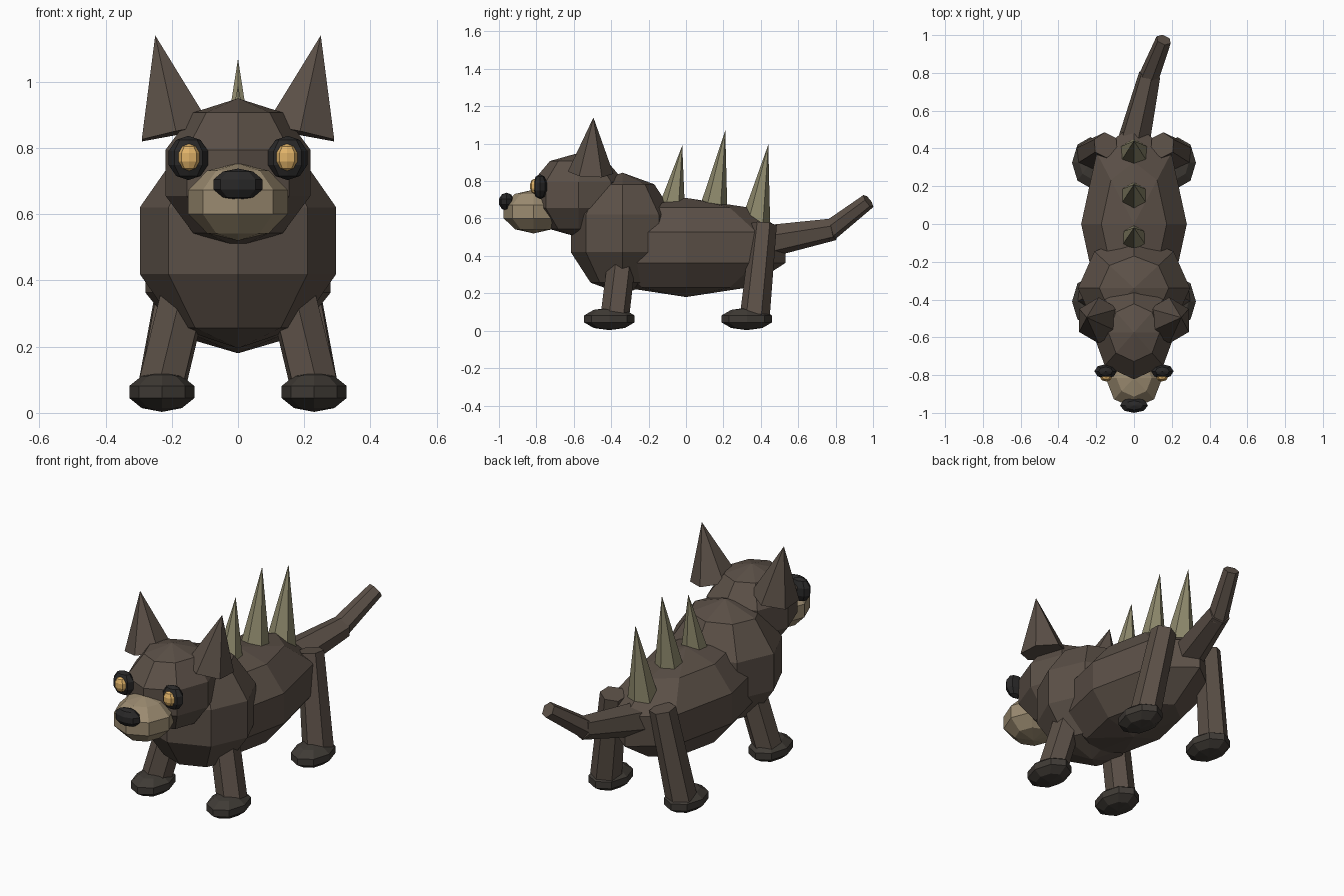
import bpy
from mathutils import Vector

if "Cube" in bpy.data.objects:
    bpy.data.objects.remove(bpy.data.objects["Cube"])


def material(name, rgb):
    m = bpy.data.materials.new(name)
    m.diffuse_color = (*rgb, 1)
    m.use_nodes = True
    m.node_tree.nodes["Principled BSDF"].inputs["Base Color"].default_value = m.diffuse_color
    return m


FUR = material("brown_fur", (0.105, 0.08, 0.063))
PAW = material("dark_paw", (0.05, 0.043, 0.036))
TAN = material("tan_muzzle", (0.33, 0.26, 0.165))
BLACK = material("black", (0.022, 0.021, 0.021))
AMBER = material("amber", (0.75, 0.45, 0.14))
HORN = material("olive_horn", (0.27, 0.25, 0.15))


def finish(name, mat):
    ob = bpy.context.object
    ob.name = name
    ob.data.materials.append(mat)
    return ob


def ball(name, loc, radii, mat, segments=8, rings=5):
    """Faceted ellipsoid with vertical poles."""
    bpy.ops.mesh.primitive_uv_sphere_add(segments=segments, ring_count=rings, radius=1, location=loc)
    bpy.context.object.scale = radii
    return finish(name, mat)


def limb(name, start, end, r1, r2, mat, sides=6):
    """Tapered prism (or cone when r2 is 0) between two points."""
    a, b = Vector(start), Vector(end)
    d = b - a
    bpy.ops.mesh.primitive_cone_add(vertices=sides, radius1=r1, radius2=r2,
                                    depth=d.length, location=(a + b) / 2)
    ob = bpy.context.object
    # shortest rotation from +z, so the facets do not twist
    ob.rotation_euler = Vector((0, 0, 1)).rotation_difference(d).to_euler()
    return finish(name, mat)


# Torso, chest and head
ball("body", (0, 0, 0.445), (0.294, 0.56, 0.265), FUR)
ball("chest", (0, -0.34, 0.52), (0.312, 0.29, 0.325), FUR)
ball("head", (0, -0.575, 0.725), (0.23, 0.26, 0.225), FUR)

# Muzzle and nose
ball("muzzle", (0, -0.815, 0.637), (0.158, 0.168, 0.117), TAN)
ball("nose", (0, -0.96, 0.69), (0.078, 0.042, 0.048), BLACK)

# Paired parts
for side, s in (("left", 1), ("right", -1)):
    ball(f"{side}_eye", (s * 0.15, -0.78, 0.77), (0.063, 0.04, 0.067), BLACK)
    ball(f"{side}_pupil", (s * 0.148, -0.81, 0.772), (0.034, 0.025, 0.041), AMBER)
    limb(f"{side}_ear", (s * 0.187, -0.51, 0.845), (s * 0.25, -0.495, 1.14), 0.122, 0, FUR)
    limb(f"{side}_front_leg", (s * 0.14, -0.335, 0.45), (s * 0.23, -0.38, 0.08), 0.075, 0.077, FUR)
    limb(f"{side}_back_leg", (s * 0.15, 0.418, 0.57), (s * 0.23, 0.368, 0.08), 0.068, 0.08, FUR)
    ball(f"{side}_front_paw", (s * 0.23, -0.41, 0.063), (0.103, 0.142, 0.06), PAW)
    ball(f"{side}_back_paw", (s * 0.23, 0.325, 0.063), (0.103, 0.142, 0.06), PAW)

# Back spikes, leaning rearward
for i, (base, tip, r) in enumerate((
        ((0, -0.075, 0.66), (0, -0.02, 0.99), 0.07),
        ((0, 0.147, 0.65), (0, 0.21, 1.07), 0.075),
        ((0, 0.373, 0.58), (0, 0.44, 0.995), 0.078))):
    limb(f"back_spike_{i + 1}", base, tip, r, 0, HORN)

# Tail in two bent sections
limb("tail_base", (-0.005, 0.42, 0.475), (0.083, 0.79, 0.542), 0.09, 0.06, FUR)
limb("tail_tip", (0.07, 0.755, 0.525), (0.157, 0.975, 0.693), 0.056, 0.042, FUR)
